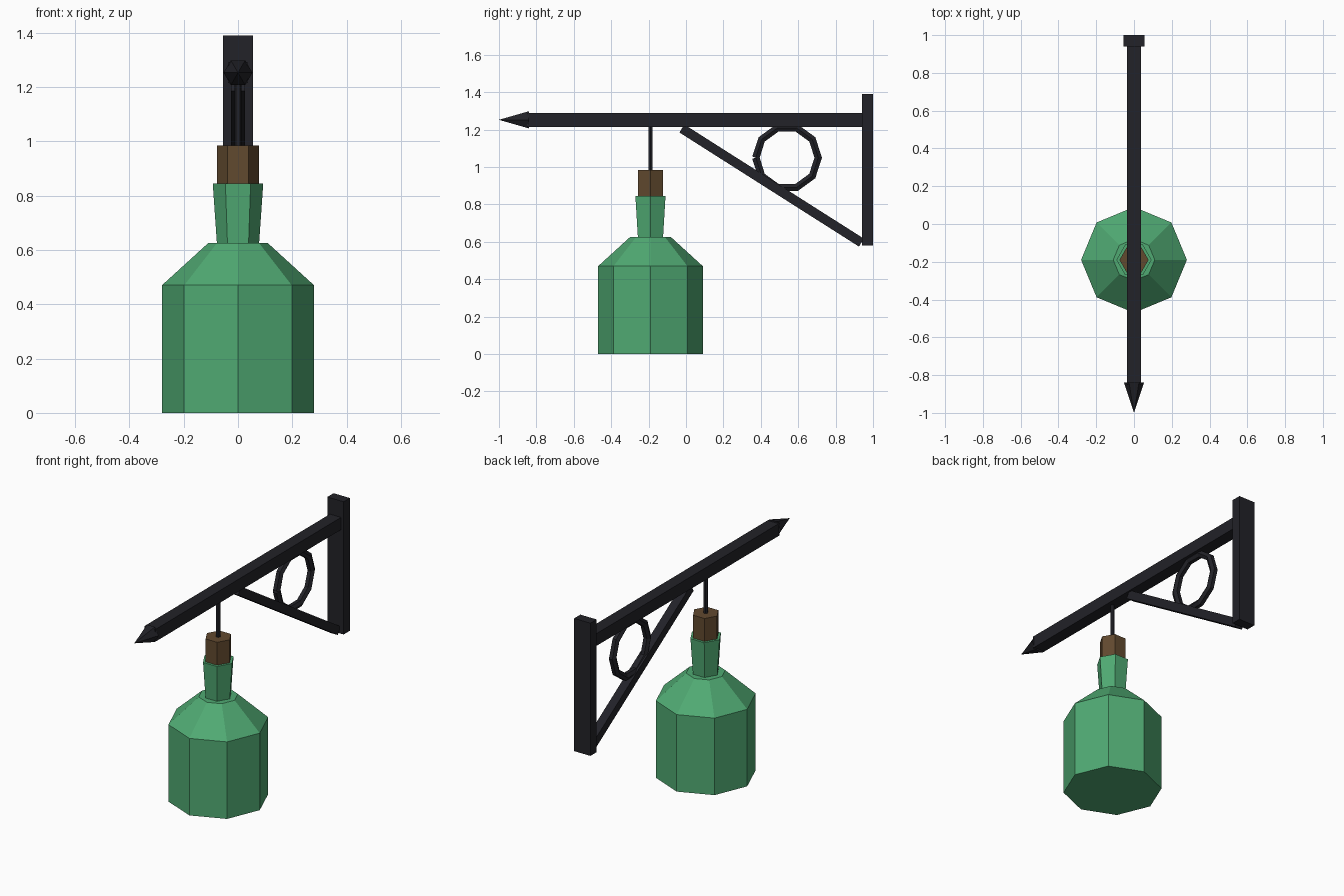
import bpy, bmesh
from math import cos, sin, pi, atan2, hypot

if "Cube" in bpy.data.objects:
    bpy.data.objects.remove(bpy.data.objects["Cube"])


def material(name, rgb):
    m = bpy.data.materials.new(name)
    m.diffuse_color = (*rgb, 1)
    m.use_nodes = True
    m.node_tree.nodes["Principled BSDF"].inputs["Base Color"].default_value = m.diffuse_color
    return m


IRON = material("dark_iron", (0.016, 0.016, 0.021))
GLASS = material("green_glass", (0.08, 0.40, 0.17))
CORK = material("cork_brown", (0.12, 0.067, 0.028))


def add(name, data, mat):
    data.materials.append(mat)
    ob = bpy.data.objects.new(name, data)
    bpy.context.collection.objects.link(ob)
    return ob


def lathe(name, profile, sides, mat, loc=(0, 0, 0)):
    """Closed faceted solid from (radius, height) pairs; radius 0 makes a point."""
    bm = bmesh.new()
    rings = []
    for r, z in profile:
        n = sides if r > 0 else 1
        rings.append([bm.verts.new((r * cos(2 * pi * i / sides), r * sin(2 * pi * i / sides), z))
                      for i in range(n)])
    for a, b in zip(rings, rings[1:]):
        for i in range(sides):
            j = (i + 1) % sides
            bm.faces.new((a[i], a[j], b[0]) if len(b) == 1 else (a[i], a[j], b[j], b[i]))
    bm.faces.new(rings[0][::-1])
    if len(rings[-1]) > 1:
        bm.faces.new(rings[-1])
    me = bpy.data.meshes.new(name)
    bm.to_mesh(me)
    bm.free()
    ob = add(name, me, mat)
    ob.location = loc
    return ob


def box(name, size, loc, mat, tilt=0):
    bm = bmesh.new()
    bmesh.ops.create_cube(bm, size=1)
    bmesh.ops.scale(bm, vec=size, verts=bm.verts)
    me = bpy.data.meshes.new(name)
    bm.to_mesh(me)
    bm.free()
    ob = add(name, me, mat)
    ob.location = loc
    ob.rotation_euler.x = tilt
    return ob


# hanging bottle
HANG = (0, -0.19, 0)
lathe("bottle_body", [(0.28, 0), (0.28, 0.47), (0.11, 0.625)], 8, GLASS, HANG)
lathe("bottle_neck", [(0.076, 0.60), (0.093, 0.845)], 6, GLASS, HANG)
lathe("cork", [(0.077, 0.80), (0.077, 0.985)], 6, CORK, HANG)
lathe("hanging_rod", [(0.013, 0.97), (0.013, 1.23)], 6, IRON, HANG)

# wall plate, beam and pointed tip
box("wall_plate", (0.11, 0.06, 0.81), (0, 0.97, 0.985), IRON)
box("beam", (0.075, 1.80, 0.075), (0, 0.05, 1.2525), IRON)
tip = lathe("beam_tip", [(0.053, 0), (0, 0.16)], 6, IRON, (0, -0.84, 1.2525))
tip.rotation_euler.x = pi / 2

# diagonal brace
(y0, z0), (y1, z1) = (-0.022, 1.206), (0.938, 0.596)
box("diagonal_brace", (0.053, hypot(y1 - y0, z1 - z0), 0.05),
    (0, (y0 + y1) / 2, (z0 + z1) / 2), IRON, atan2(z1 - z0, y1 - y0))

# ten-segment ring, its ends meeting at the front
cu = bpy.data.curves.new("ring_scroll", "CURVE")
cu.dimensions = "3D"
cu.bevel_depth = 0.023
cu.bevel_resolution = 1
cu.use_fill_caps = True
sp = cu.splines.new("POLY")
sp.points.add(10)
for i, p in enumerate(sp.points):
    a = pi + 2 * pi * i / 10
    p.co = (0, 0.54 + 0.167 * cos(a), 1.05 + 0.167 * sin(a), 1)
sp.use_smooth = False
add("ring_scroll", cu, IRON)
